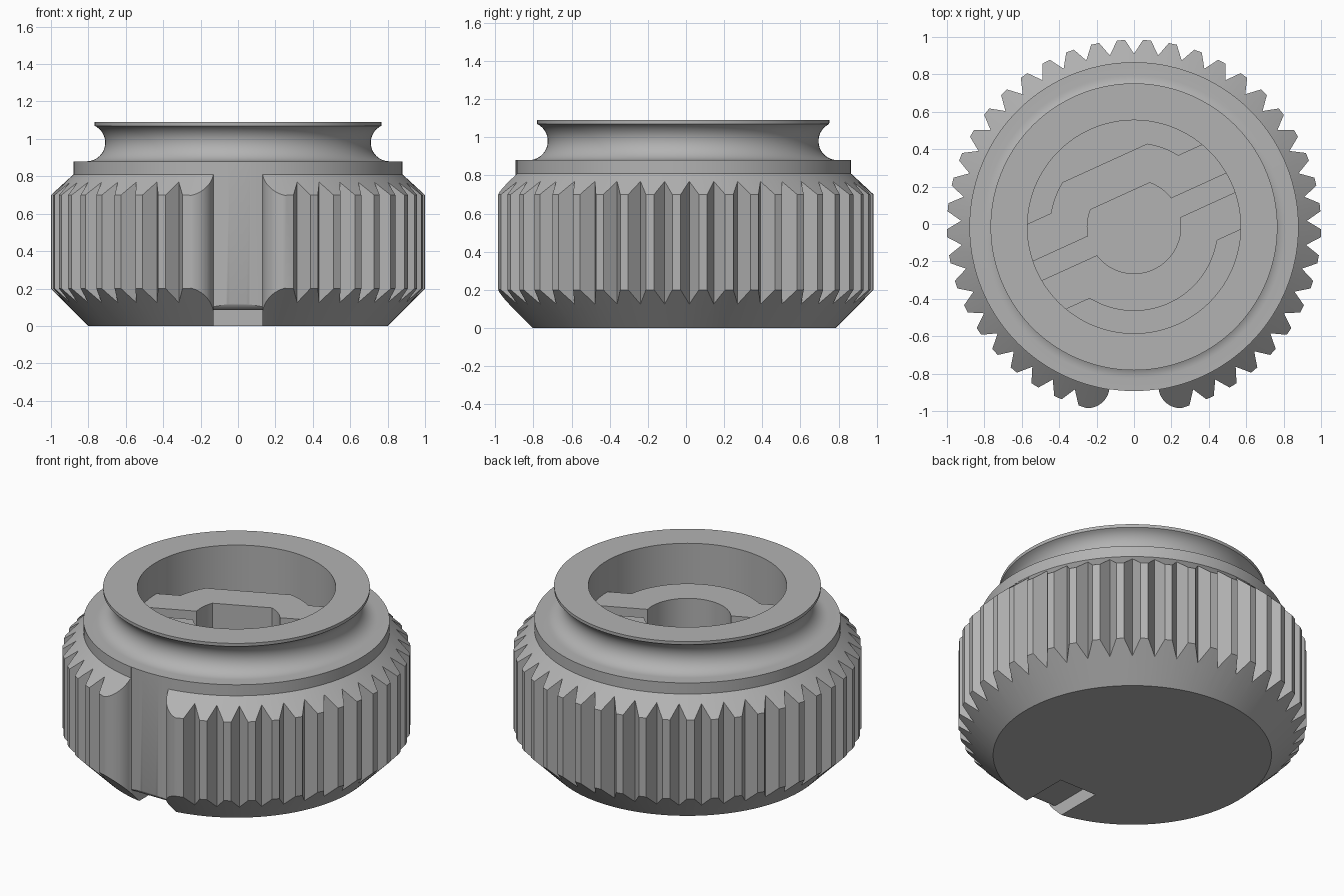
import bpy, bmesh, math

cube = bpy.data.objects.get("Cube")
if cube:
    bpy.data.objects.remove(cube, do_unlink=True)

AXIS_Y = -0.015
SLEEVE_TURN = math.radians(24.5)

grey = bpy.data.materials.new("plain grey")
grey.use_nodes = True
GREY = (0.45, 0.45, 0.45, 1)
grey.diffuse_color = GREY
grey.node_tree.nodes["Principled BSDF"].inputs["Base Color"].default_value = GREY


def arc(cx, cy, r, start, end, steps):
    """Points on a circular arc, angles in degrees."""
    angles = [math.radians(start + (end - start) * i / steps) for i in range(steps + 1)]
    return [(cx + r * math.cos(a), cy + r * math.sin(a)) for a in angles]


def finish(name, bm):
    bmesh.ops.recalc_face_normals(bm, faces=bm.faces)
    mesh = bpy.data.meshes.new(name)
    bm.to_mesh(mesh)
    bm.free()
    mesh.materials.append(grey)
    ob = bpy.data.objects.new(name, mesh)
    bpy.context.collection.objects.link(ob)
    return ob


def lathe(name, profile, steps=144):
    bm = bmesh.new()
    verts = [bm.verts.new((r, 0, z)) for r, z in profile]
    edges = [bm.edges.new(pair) for pair in zip(verts, verts[1:])]
    bmesh.ops.spin(bm, geom=verts + edges, cent=(0, 0, 0), axis=(0, 0, 1),
                   angle=math.tau, steps=steps, use_merge=False)
    bmesh.ops.remove_doubles(bm, verts=bm.verts, dist=1e-5)
    return finish(name, bm)


def prism(name, outline, low, high, sideways=False):
    """Extrude an outline along z, or a y-z outline along x."""
    place = (lambda a, b, h: (h, a, b)) if sideways else (lambda a, b, h: (a, b, h))
    bm = bmesh.new()
    face = bm.faces.new([bm.verts.new(place(a, b, low)) for a, b in outline])
    new = bmesh.ops.extrude_face_region(bm, geom=[face])["geom"]
    shift = place(0, 0, high - low)
    bmesh.ops.translate(bm, vec=shift, verts=[g for g in new if isinstance(g, bmesh.types.BMVert)])
    return finish(name, bm)


def boolean(target, cutter, operation):
    mod = target.modifiers.new(operation.lower(), 'BOOLEAN')
    mod.operation, mod.solver, mod.object = operation, 'EXACT', cutter
    bpy.context.view_layer.objects.active = target
    bpy.ops.object.modifier_apply(modifier=mod.name)
    bpy.data.objects.remove(cutter, do_unlink=True)


# Knob body: bevelled drum, flange, concave neck, rim and inner well
neck = arc(0.81, 0.98, 0.1, 270, 116, 18)
body = lathe("knob_body", [(0, 0), (0.8, 0), (1.003, 0.203), (1.003, 0.697), (0.88, 0.81),
                           (0.88, 0.88)] + neck +
             [(0.767, 1.09), (0.57, 1.09), (0.57, 0.2), (0, 0.2)])


# Grip outline: 45 teeth with a rounded thumb groove at the front
def polar(deg, r):
    a = math.radians(deg)
    return (r * math.sin(a), -r * math.cos(a))


grip = [polar(-8.5 + 17 * i / 12, 0.878) for i in range(13)]
fillet = arc(0.25, -0.85, 0.12, 191, 270, 12)
grip += fillet + [polar(17.25, 1), polar(20, 0.925)]
for k in range(3, 43):
    grip += [polar(8 * k - 1.25, 1), polar(8 * k + 1.25, 1), polar(8 * k + 4, 0.925)]
grip += [polar(-17.25, 1)] + [(-x, y) for x, y in reversed(fillet)]
boolean(body, prism("grip_cutter", grip, -0.1, 1.3), 'INTERSECT')

# Notch under the groove, with a rounded upper edge
notch = [(-0.485, -0.1), (-0.485, 0.085)] + arc(-0.83, 0.135, 0.05, 270, 180, 8)
notch += [(-1.2, 0.135), (-1.2, -0.1)]
boolean(body, prism("notch_cutter", notch, -0.13, 0.13, sideways=True), 'DIFFERENCE')

# Shaft sleeve inside the well: flatted ring with two ribs, split by a slot
sleeve_outline = [(0.575, -0.25), (0.575, 0.25)]
sleeve_outline += arc(0, 0, 0.45, 33.75, 56.44, 6) + arc(0, 0, 0.45, 123.56, 146.25, 6)
sleeve_outline += [(-0.575, 0.25), (-0.575, -0.25)] + arc(0, 0, 0.45, 213.75, 326.25, 30)
sleeve = prism("shaft_sleeve", sleeve_outline, 0.19, 0.89)

s = 0.056
bore_outline = [(0.7, -s), (0.7, s)] + arc(0, 0, 0.25, 13, 46, 8) + arc(0, 0, 0.25, 134, 167, 8)
bore_outline += [(-0.7, s), (-0.7, -s)] + arc(0, 0, 0.25, 193, 347, 36)
boolean(sleeve, prism("bore_cutter", bore_outline, 0.1, 1), 'DIFFERENCE')
sleeve.rotation_euler.z = SLEEVE_TURN

# Placement and shading
for ob in (body, sleeve):
    ob.location.y = AXIS_Y
    bpy.ops.object.select_all(action='DESELECT')
    ob.select_set(True)
    bpy.context.view_layer.objects.active = ob
    bpy.ops.object.shade_smooth_by_angle(angle=math.radians(25))
